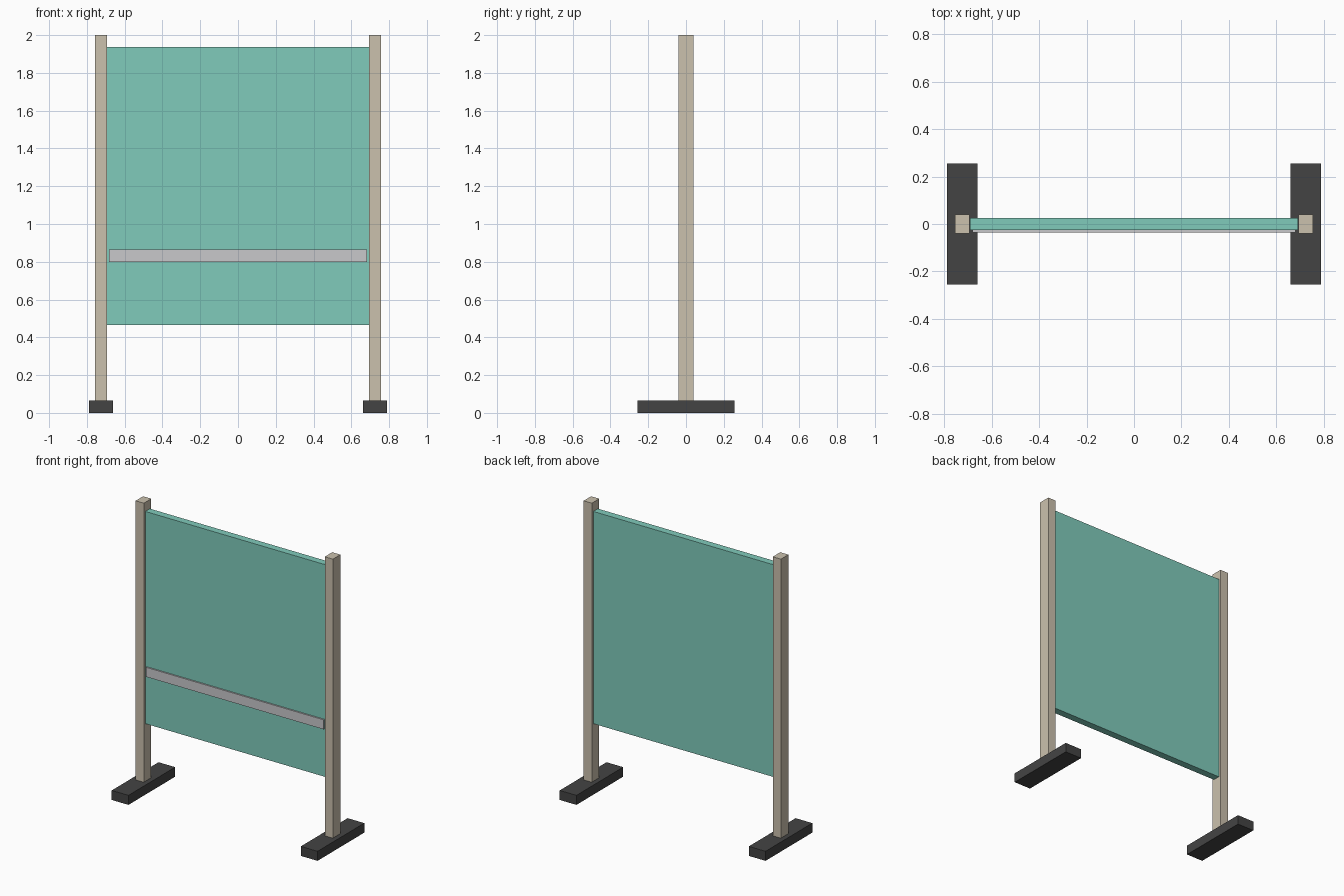
import bpy, bmesh
from mathutils import Vector

if "Cube" in bpy.data.objects:
    bpy.data.objects.remove(bpy.data.objects["Cube"])


def material(name, rgb):
    # sRGB bytes to linear colour
    lin = [(c / 255 / 12.92) if c <= 10 else ((c / 255 + 0.055) / 1.055) ** 2.4 for c in rgb]
    m = bpy.data.materials.new(name)
    m.diffuse_color = (*lin, 1.0)
    m.use_nodes = True
    m.node_tree.nodes["Principled BSDF"].inputs["Base Color"].default_value = m.diffuse_color
    return m


def box(name, lo, hi, mat):
    lo, hi = Vector(lo), Vector(hi)
    bm = bmesh.new()
    bmesh.ops.create_cube(bm, size=1)
    for v in bm.verts:
        v.co = Vector([(a + b) / 2 + c * (b - a) for a, b, c in zip(lo, hi, v.co)])
    mesh = bpy.data.meshes.new(name)
    bm.to_mesh(mesh)
    bm.free()
    mesh.materials.append(mat)
    ob = bpy.data.objects.new(name, mesh)
    bpy.context.collection.objects.link(ob)
    return ob


teal = material("teal_panel", (128, 203, 187))
beige = material("beige_post", (203, 193, 174))
dark = material("dark_foot", (68, 68, 68))
grey = material("light_grey_rail", (200, 200, 203))

# Posts and feet, one on each side
for side, s in (("left", -1), ("right", 1)):
    x = 0.725 * s
    box(side + "_foot", (x - 0.064, -0.256, 0), (x + 0.064, 0.256, 0.066), dark)
    box(side + "_post", (x - 0.031, -0.041, 0.066), (x + 0.031, 0.041, 2.0), beige)

# Board panel
box("panel", (-0.693, -0.025, 0.466), (0.693, 0.025, 1.937), teal)

# Thin rail on the front of the panel
box("front_rail", (-0.682, -0.035, 0.798), (0.682, -0.025, 0.864), grey)
